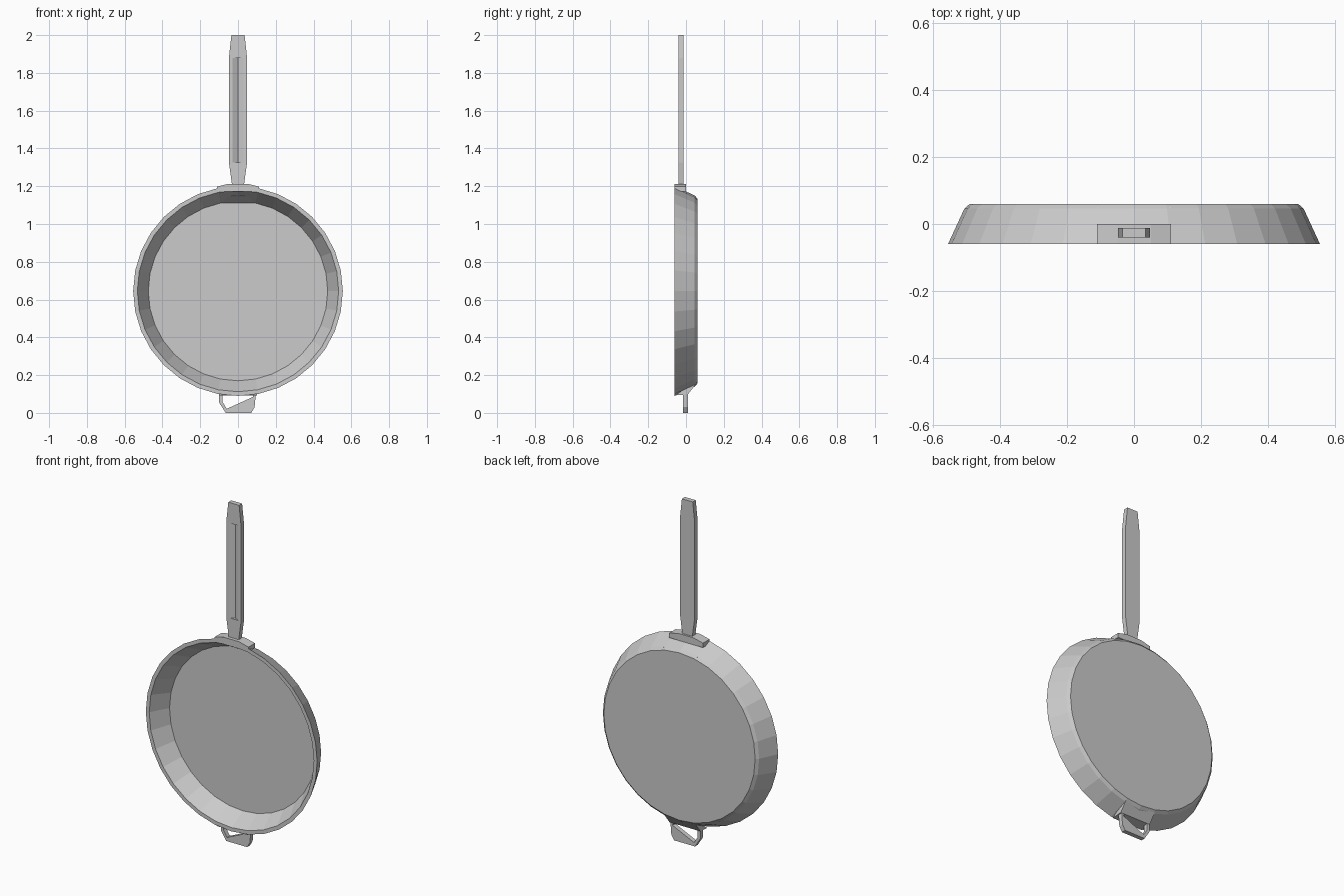
import bpy
import bmesh
from math import sin, cos, tau

cube = bpy.data.objects.get("Cube")
if cube:
    bpy.data.objects.remove(cube, do_unlink=True)

grey = bpy.data.materials.new("cast_grey")
grey.use_nodes = True
colour = (0.6, 0.6, 0.6, 1)
grey.diffuse_color = colour
grey.node_tree.nodes["Principled BSDF"].inputs["Base Color"].default_value = colour


def loft(name, rings, closed=False):
    """Join matching rings of points with quads; cap the ends unless closed."""
    bm = bmesh.new()
    rows = [[bm.verts.new(p) for p in ring] for ring in rings]
    n = len(rows[0])
    pairs = list(zip(rows, rows[1:]))
    if closed:
        pairs.append((rows[-1], rows[0]))
    else:
        bm.faces.new(rows[0])
        bm.faces.new(rows[-1])
    for a, b in pairs:
        for i in range(n):
            j = (i + 1) % n
            bm.faces.new((a[i], a[j], b[j], b[i]))
    bmesh.ops.remove_doubles(bm, verts=bm.verts, dist=0.0001)
    bmesh.ops.recalc_face_normals(bm, faces=bm.faces)
    mesh = bpy.data.meshes.new(name)
    bm.to_mesh(mesh)
    bm.free()
    mesh.materials.append(grey)
    obj = bpy.data.objects.new(name, mesh)
    bpy.context.collection.objects.link(obj)
    return obj


def plate(name, outline, y0, y1):
    """Extrude an x-z outline through the depth."""
    return loft(name, [[(x, y, z) for x, z in outline] for y in (y0, y1)])


def bar(name, profile, half):
    """Extrude a y-z profile across the width."""
    return loft(name, [[(x, y, z) for y, z in profile] for x in (-half, half)])


# Pan body: one lathed shell from inner floor over the rim to the outer base
SIDES, MID = 32, 0.645
shell = [(0.475, 0.045), (0.533, -0.06), (0.555, -0.06), (0.506, 0.046), (0.49, 0.06)]
loft("pan_body", [[(r * cos(tau * i / SIDES), y, MID + r * sin(tau * i / SIDES))
                   for i in range(SIDES)] for r, y in shell])

# Handle: tapered at both ends, with a V groove down the front
FRONT, BACK, DEPTH = -0.04, -0.012, 0.016
stations = [(1.195, 0.03, 0), (1.325, 0.048, 0), (1.325, 0.048, DEPTH),
            (1.88, 0.048, DEPTH), (1.88, 0.048, 0), (2.0, 0.035, 0)]
loft("handle", [[(-w, FRONT, z), (-w * 0.6, FRONT, z), (0, FRONT + d, z),
                 (w * 0.6, FRONT, z), (w, FRONT, z), (w, BACK, z), (-w, BACK, z)]
                for z, w, d in stations])

# Handle mounts outside and inside the wall
plate("handle_mount", [(-0.11, 1.172), (-0.11, 1.198), (-0.05, 1.213),
                       (0.05, 1.213), (0.11, 1.198), (0.11, 1.172)], -0.06, 0.0)
bar("inner_mount", [(-0.01, 1.145), (0.045, 1.112), (0.05, 1.135), (-0.01, 1.165)], 0.11)

# Hanging loop: solid corner, thin strap and the flared root on the wall
plate("loop_tab", [(-0.065, 0), (0.07, 0), (0.088, 0.03), (0.096, 0.125),
                   (0.07, 0.125), (0.08, 0.085), (-0.063, 0.02)], -0.016, 0.01)
plate("loop_strap", [(-0.1, 0.125), (-0.1, 0.055), (-0.065, 0), (-0.06, 0.022),
                     (-0.083, 0.06), (-0.083, 0.125)], -0.016, 0.01)
bar("loop_root", [(-0.055, 0.093), (0.01, 0.098), (0.052, 0.152), (0.0, 0.135)], 0.1)
